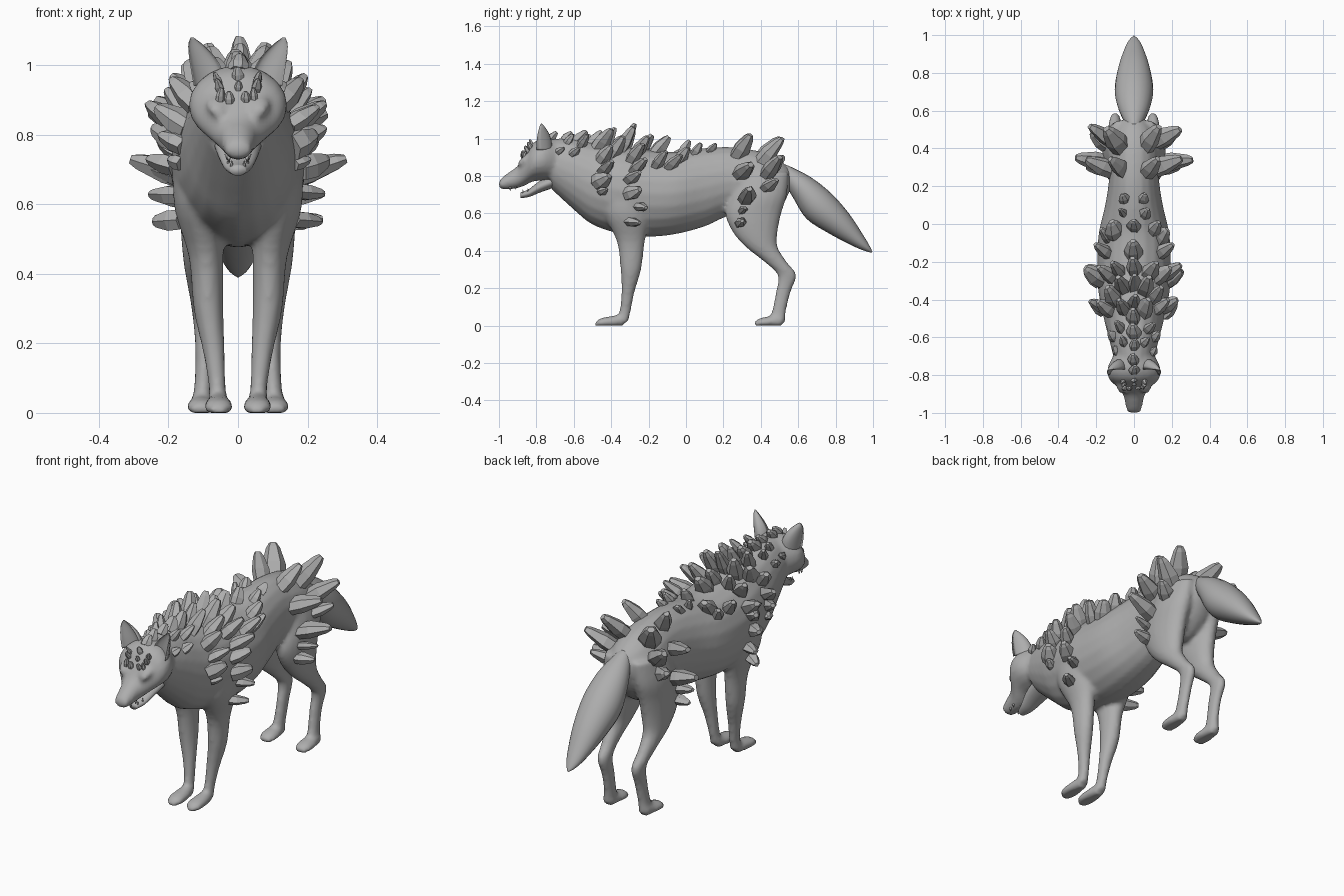
import bpy, bmesh, math, random
from mathutils import Vector
from mathutils.bvhtree import BVHTree

random.seed(4)
cube = bpy.data.objects.get("Cube")
if cube:
    bpy.data.objects.remove(cube)

grey = bpy.data.materials.new("stone grey")
grey.use_nodes = True
COLOUR = (.42, .42, .42, 1)
grey.diffuse_color = COLOUR
grey.node_tree.nodes["Principled BSDF"].inputs["Base Color"].default_value = COLOUR


def make(name, bm, smooth=True):
    bmesh.ops.recalc_face_normals(bm, faces=bm.faces)
    mesh = bpy.data.meshes.new(name)
    bm.to_mesh(mesh)
    bm.free()
    mesh.materials.append(grey)
    for poly in mesh.polygons:
        poly.use_smooth = smooth
    obj = bpy.data.objects.new(name, mesh)
    bpy.context.collection.objects.link(obj)
    return obj


def loft(bm, rings, sides=20, cup=1.0, jitter=0.0):
    """Skin a tube over (centre, u, v) rings; cup < 0 hollows the -v side."""
    wobble = [1 + random.uniform(-jitter, jitter) for _ in range(sides)]
    loops = []
    for centre, u, v in rings:
        loop = []
        for i in range(sides):
            a = math.tau * i / sides
            s = math.sin(a)
            if s < 0:
                s *= cup
            p = centre + (u * math.cos(a) + v * s) * wobble[i]
            p.z = max(p.z, 0)
            loop.append(bm.verts.new(p))
        loops.append(loop)
    for low, high in zip(loops, loops[1:]):
        for i in range(sides):
            j = (i + 1) % sides
            bm.faces.new((low[i], low[j], high[j], high[i]))
    bm.faces.new(loops[0])
    bm.faces.new(loops[-1])


def refine(rows, steps=4):
    """Catmull-Rom interpolation of every column in a profile."""
    out = []
    for k in range(len(rows) - 1):
        quad = [rows[max(k - 1, 0)], rows[k], rows[k + 1], rows[min(k + 2, len(rows) - 1)]]
        for s in range(steps):
            t = s / steps
            out.append([b + t / 2 * (c - a + t * (2*a - 5*b + 4*c - d + t * (3*(b - c) + d - a)))
                        for a, b, c, d in zip(*quad)])
    return out + [list(rows[-1])]


def along_y(rows, x=0.0):
    """Rows of y, top, bottom, half width."""
    return [(Vector((x, y, (t + b) / 2)), Vector((w, 0, 0)), Vector((0, 0, (t - b) / 2)))
            for y, t, b, w in refine(rows)]


def along_z(rows, side):
    """Rows of z, front, back, x, half width."""
    return [(Vector((side * x, (f + b) / 2, z)), Vector((w, 0, 0)), Vector((0, (b - f) / 2, 0)))
            for z, f, b, x, w in refine(rows)]


# Torso, neck, head and legs fused into one smooth skin
torso = [(.56, .835, .73, .05), (.5, .885, .62, .11), (.4, .93, .55, .14), (.25, .955, .59, .132),
         (.1, .95, .53, .153), (-.05, .93, .49, .187), (-.2, .94, .475, .195),
         (-.35, .96, .49, .19), (-.5, .98, .54, .16), (-.6, 1, .62, .135), (-.72, 1, .73, .105)]
head = [(-.68, .99, .77, .1), (-.76, 1, .775, .14), (-.82, .975, .77, .133),
        (-.86, .915, .75, .093), (-.9, .855, .735, .06), (-.95, .818, .728, .046),
        (-.985, .79, .73, .039), (-1, .77, .74, .027)]
front_leg = [(.75, -.46, -.2, .1, .08), (.6, -.44, -.19, .11, .075), (.45, -.37, -.22, .092, .05),
             (.3, -.35, -.24, .085, .043), (.18, -.345, -.275, .07, .032),
             (.08, -.355, -.295, .06, .025), (.02, -.37, -.31, .058, .03)]
hind_leg = [(.82, .28, .55, .075, .06), (.7, .24, .54, .09, .075), (.6, .21, .51, .097, .07),
            (.5, .25, .49, .1, .063),
            (.42, .32, .49, .105, .05), (.34, .42, .54, .105, .036), (.27, .49, .59, .1, .03),
            (.18, .48, .56, .097, .026), (.08, .46, .535, .1, .026), (.02, .44, .53, .105, .03)]
paw = [(0, .02, -.01, .022), (.03, .04, -.01, .04), (.08, .05, -.01, .04), (.15, .065, -.01, .028)]

bm = bmesh.new()
loft(bm, along_y(torso))
loft(bm, along_y(head))
for side in (-1, 1):
    loft(bm, along_z(front_leg, side))
    loft(bm, along_z(hind_leg, side))
    for toe, x in ((-.485, .056), (.365, .105)):
        loft(bm, along_y([(y + toe, t, b, w) for y, t, b, w in paw], side * x))
    # Brow ridge
    loft(bm, along_y([(-.9, .87, .85, .01), (-.875, .9, .86, .03), (-.83, .93, .87, .03)], side * .06))
body = make("body", bm)
skin = body.modifiers.new("skin", 'REMESH')
skin.mode = 'VOXEL'
skin.voxel_size = .011
skin.use_smooth_shade = True
relax = body.modifiers.new("relax", 'SMOOTH')
relax.factor = .5
relax.iterations = 5

# Bushy tail
tail = [(.51, .84, .03, .03), (.54, .815, .042, .048), (.62, .74, .072, .085), (.71, .64, .095, .102),
        (.82, .545, .075, .085), (.92, .455, .04, .052), (.97, .412, .018, .027),
        (.995, .392, .003, .004)]
bm = bmesh.new()
loft(bm, [(Vector((0, y, z)), Vector((w, 0, 0)), Vector((0, .69, .72)) * h)
          for y, z, h, w in refine(tail)])
make("tail", bm)

# Lower jaw
bm = bmesh.new()
loft(bm, along_y([(-.7, .81, .74, .07), (-.78, .775, .712, .058),
                  (-.84, .73, .688, .04), (-.885, .712, .682, .022)]))
make("lower_jaw", bm)

# Teeth, upper and lower
bm = bmesh.new()
for side in (-1, 1):
    for y, x, root, tip in ((-.94, .026, .74, .72), (-.91, .032, .745, .728),
                            (-.872, .018, .7, .727), (-.845, .027, .71, .735)):
        loft(bm, [(Vector((side * x, y, z)), Vector((r, 0, 0)), Vector((0, r, 0)))
                  for z, r in ((root, .007), (tip, .001))], 6)
make("teeth", bm)

# Cupped ears, hollow towards the front
ear = [(.082, -.785, .94, .045, .07), (.09, -.785, .985, .045, .066),
       (.104, -.782, 1.025, .037, .05), (.122, -.778, 1.06, .021, .025), (.132, -.775, 1.08, .004, .004)]
for side, name in ((1, "left_ear"), (-1, "right_ear")):
    bm = bmesh.new()
    loft(bm, [(Vector((side * x, y, z)), Vector((w, -w * side * .3, 0)), Vector((0, d, 0)))
              for x, y, z, w, d in refine(ear)], 16, -.4)
    make(name, bm)

# Crystal growths: each tip is rooted on the nearest skin below and ahead of it
bpy.context.view_layer.update()
surface = BVHTree.FromObject(body, bpy.context.evaluated_depsgraph_get())


def crystal(bm, tip, radius):
    root = surface.find_nearest(tip - Vector((0, radius * 1.2, radius * .5)))[0]
    axis = (tip - root).normalized()
    turn = axis.to_track_quat('Z', 'Y')
    root = root - axis * radius * .5
    u, v = turn @ Vector((1, 0, 0)), turn @ Vector((0, .85, 0))
    lean = u * random.uniform(-.3, .3) * radius
    rings = [(root.lerp(tip, t) + lean * t, u * radius * s, v * radius * s)
             for t, s in ((0, .95), (.4, 1), (.86, .6), (1, .34))]
    loft(bm, rings, 6, jitter=.2)


def cluster(name, tips, radius):
    bm = bmesh.new()
    for x, y, z in tips:
        for side in ((-1, 1) if x else (1,)):
            crystal(bm, Vector((side * x, y, z)), radius * random.uniform(.85, 1.15))
    make(name, bm, False)


cluster("spine_crystals", [(0, -.53, 1.04), (0, -.45, 1.04), (0, -.38, 1.06), (0, -.27, 1.08),
                           (0, -.18, 1.02), (0, -.09, 1.01), (0, .02, .99)], .038)
cluster("nape_crystals", [(0, -.75, 1.03), (0, -.69, 1.035), (0, -.61, 1.035), (.07, -.6, 1.02),
                          (.1, -.52, 1.02), (.13, -.57, .95), (.11, -.65, .95)], .025)
cluster("back_crystals", [(.06, .16, .972), (.07, .08, .975)], .028)
cluster("flank_crystals", [(.13, .01, .95), (.18, -.03, .91), (.2, -.1, .93), (.08, -.28, 1.06),
                           (.11, -.2, 1.01), (.08, -.4, 1.05), (.15, -.34, 1.01)], .04)
cluster("shoulder_crystals", [(.19, -.23, .97), (.25, -.22, .89), (.25, -.25, .82), (.26, -.25, .73),
                              (.18, -.4, .96), (.23, -.4, .88), (.22, -.41, .8)], .043)
cluster("elbow_crystals", [(.2, -.42, .73), (.25, -.22, .63), (.24, -.25, .55)], .031)
cluster("hip_crystals", [(.12, .35, 1.02), (.14, .51, 1.0), (.24, .51, .9), (.22, .49, .78),
                         (.25, .35, .86), (.31, .34, .73)], .046)
cluster("thigh_crystals", [(.25, .32, .7), (.25, .31, .63), (.24, .31, .56)], .029)
cluster("brow_crystals", [(0, -.835, .995), (0, -.855, .955), (.025, -.875, .925), (.045, -.87, .935),
                          (.06, -.86, .96), (.065, -.845, .98)], .014)
